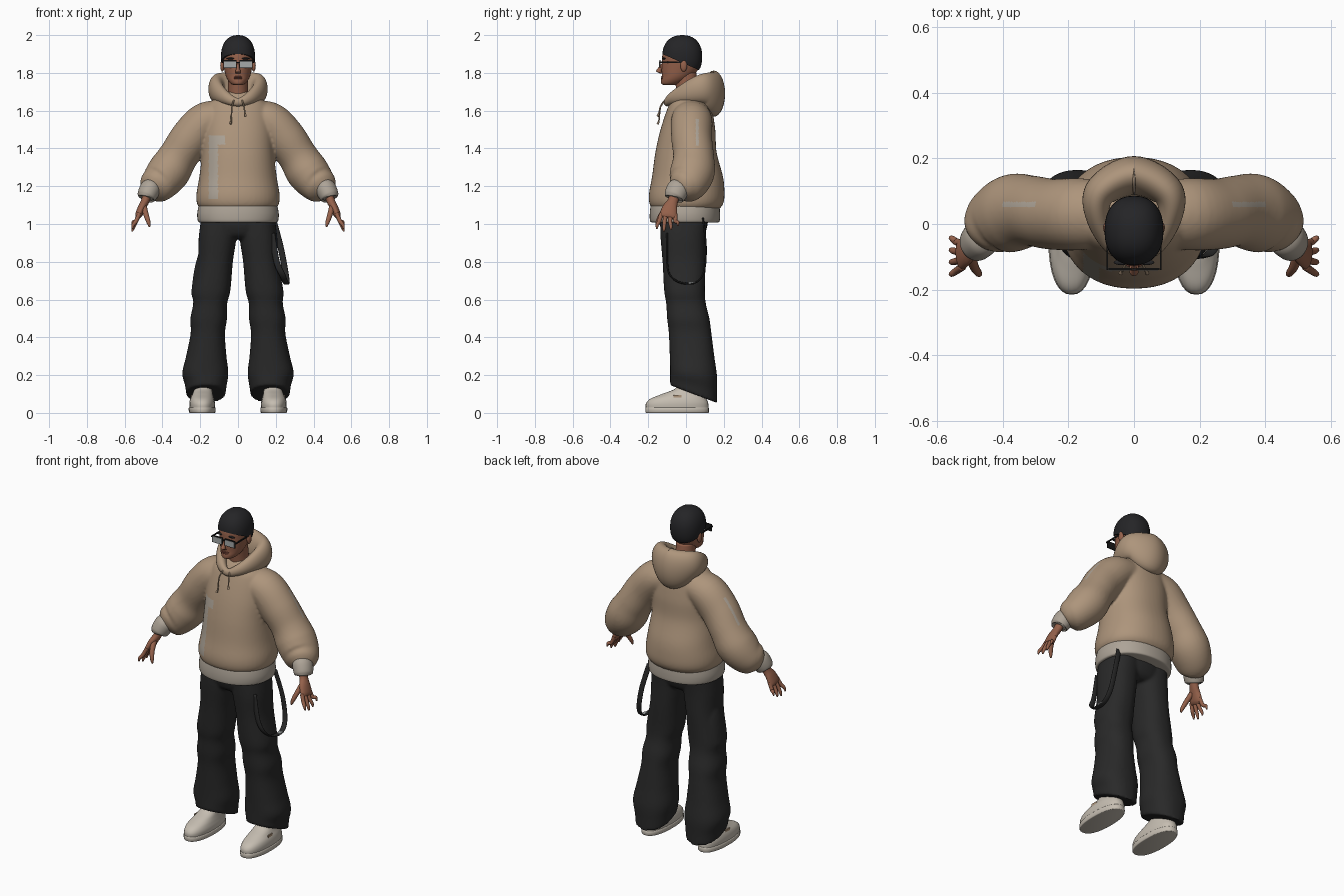
import bpy, bmesh, math
from mathutils import Vector

if "Cube" in bpy.data.objects:
    bpy.data.objects.remove(bpy.data.objects["Cube"])


def material(name, r, g, b):
    m = bpy.data.materials.new(name)
    m.use_nodes = True
    m.diffuse_color = (r, g, b, 1)
    bsdf = m.node_tree.nodes["Principled BSDF"]
    bsdf.inputs["Base Color"].default_value = (r, g, b, 1)
    bsdf.inputs["Roughness"].default_value = 0.8
    return m


TAN = material("tan fleece", 0.42, 0.30, 0.20)
RIB = material("pale ribbing", 0.42, 0.37, 0.31)
PANTS = material("charcoal cloth", 0.022, 0.022, 0.022)
SKIN = material("skin", 0.30, 0.12, 0.07)
LIP = material("lip", 0.20, 0.065, 0.045)
HAIR = material("black hair", 0.018, 0.018, 0.02)
SHOE = material("off white leather", 0.56, 0.51, 0.44)
FRAME = material("black plastic", 0.01, 0.01, 0.01)
LENS = material("grey lens", 0.38, 0.40, 0.40)


def finish(name, bm, mat):
    bmesh.ops.recalc_face_normals(bm, faces=bm.faces)
    mesh = bpy.data.meshes.new(name)
    bm.to_mesh(mesh)
    bm.free()
    mesh.materials.append(mat)
    mesh.shade_smooth()
    ob = bpy.data.objects.new(name, mesh)
    bpy.context.collection.objects.link(ob)
    return ob


def spline(rings, steps, closed):
    """Smoothly interpolate between rings of numbers."""
    n, out = len(rings), []
    pick = (lambda i: rings[i % n]) if closed else (lambda i: rings[min(max(i, 0), n - 1)])
    for i in range(n if closed else n - 1):
        p = [pick(i + k) for k in (-1, 0, 1, 2)]
        for s in range(steps):
            t = s / steps
            out.append([b + t * (c - a + t * (2*a - 5*b + 4*c - d + t * (3*(b - c) + d - a))) / 2
                        for a, b, c, d in zip(*p)])
    return out if closed else out + [list(rings[-1])]


def loft(name, rings, mat, side=1, seg=32, steps=6, ref=None, closed=False, power=2):
    """Rings are x, y, z, half width, half depth, slope; horizontal unless ref is given."""
    rows = spline([(r[0] * side,) + tuple(r[1:]) + (0,) * (6 - len(r)) for r in rings], steps, closed)
    bm, loops, n = bmesh.new(), [], len(rows)
    for i, (x, y, z, a, b, slope) in enumerate(rows):
        u, v = Vector((1, 0, 0)), Vector((0, 1, -slope))
        if ref:
            j, k = (i + 1, i - 1) if closed else (min(i + 1, n - 1), max(i - 1, 0))
            t = (Vector(rows[j % n][:3]) - Vector(rows[k][:3])).normalized()
            u = Vector(ref).cross(t).normalized()
            v = t.cross(u)
        loop = []
        for s in range(seg):
            c, d = math.cos(math.tau * s / seg), math.sin(math.tau * s / seg)
            c, d = (math.copysign(abs(w) ** (2 / power), w) for w in (c, d))
            loop.append(bm.verts.new(Vector((x, y, z)) + u * a * c + v * b * d))
        loops.append(loop)
    for i in range(n if closed else n - 1):
        p, q = loops[i], loops[(i + 1) % n]
        for s in range(seg):
            bm.faces.new((p[s], p[s - 1], q[s - 1], q[s]))
    if not closed:
        bm.faces.new(loops[0])
        bm.faces.new(loops[-1])
    return finish(name, bm, mat)


def ball(name, loc, size, mat):
    bm = bmesh.new()
    bmesh.ops.create_uvsphere(bm, u_segments=32, v_segments=20, radius=1)
    for v in bm.verts:
        v.co = Vector(loc) + v.co * Vector(size)
    return finish(name, bm, mat)


def box(name, loc, size, mat):
    bm = bmesh.new()
    bmesh.ops.create_cube(bm, size=1)
    for v in bm.verts:
        v.co = Vector(loc) + v.co * Vector(size)
    ob = finish(name, bm, mat)
    ob.data.shade_flat()
    return ob


def fuse(name, parts, voxel, rounds):
    """Blend overlapping cloth volumes into a single skin."""
    bpy.ops.object.select_all(action="DESELECT")
    for p in parts:
        p.select_set(True)
    ob = bpy.context.view_layer.objects.active = parts[0]
    bpy.ops.object.join()
    ob.name = name
    mod = ob.modifiers.new("Blend", "REMESH")
    mod.mode, mod.voxel_size, mod.use_smooth_shade = "VOXEL", voxel, True
    soft = ob.modifiers.new("Soften", "SMOOTH")
    soft.factor, soft.iterations = 0.5, rounds
    for m in ("Blend", "Soften"):
        bpy.ops.object.modifier_apply(modifier=m)
    ob.data.shade_smooth()
    return ob


ARM = (0, 1, 0)
UP = (0, 0, 1)

# Hoodie body and sleeves
parts = [loft("hoodie", [(0, .02, 1.70, .07, .06), (0, .02, 1.665, .12, .09), (0, .02, 1.62, .165, .115),
                         (0, .01, 1.5, .185, .145), (0, 0, 1.38, .19, .162), (0, .008, 1.25, .205, .188),
                         (0, .004, 1.16, .22, .2), (0, .002, 1.11, .218, .196), (0, 0, 1.08, .2, .178)],
              TAN, seg=48, power=2.2)]
for s in (1, -1):
    parts.append(loft("sleeve", [(.08, .03, 1.57, .085, .10), (.17, .03, 1.54, .105, .11),
                                 (.25, .03, 1.455, .108, .108), (.315, .04, 1.36, .104, .108),
                                 (.365, .035, 1.28, .113, .118), (.415, .01, 1.22, .102, .108),
                                 (.45, -.02, 1.195, .085, .085), (.468, -.04, 1.18, .05, .055)],
                      TAN, s, ref=ARM))
hoodie = fuse("hoodie", parts, 0.008, 6)

# Pale painted marks on the chest and sleeves
hoodie.data.materials.append(RIB)
for f in hoodie.data.polygons:
    c = f.center
    stripe = c.y < 0 and 1.13 < c.z < 1.47 and -.155 < c.x < (-.07 if c.z > 1.42 else -.105)
    dash = f.normal.z > .2 and .3 < abs(c.x) < .4 and .05 < c.y < .066
    f.material_index = int(stripe or dash)

loft("hem_band", [(0, -.003, 1.115, .2, .178), (0, -.005, 1.09, .21, .183), (0, -.006, 1.05, .216, .186),
                  (0, -.006, 1.015, .212, .184), (0, -.006, 1.008, .2, .172)], RIB, seg=48, power=2.2)

# Hood draped around the neck, higher and fuller behind
half = [(.065, -.065, 1.668, .028, .035), (.11, .02, 1.70, .036, .06), (.1, .1, 1.715, .05, .085)]
ring = [(0, -.1, 1.645, .018, .022)] + half + [(0, .147, 1.69, .06, .122)]
loft("hood", ring + [(-r[0],) + r[1:] for r in reversed(half)], TAN, seg=28, steps=10, ref=UP, closed=True)
for s, low in ((-1, 1.53), (1, 1.57)):
    loft("drawstring", [(.022, -.112, 1.655, .004, .004), (.032, -.135, 1.62, .004, .004),
                        (.036, -.143, low + .02, .004, .004), (.04, -.15, low, .007, .007)],
         TAN, s, seg=8, ref=ARM)

# Cuffs and hands
for s in (1, -1):
    loft("cuff", [(.452, -.03, 1.205, .045, .05), (.465, -.042, 1.185, .055, .06),
                  (.485, -.062, 1.145, .05, .055), (.488, -.065, 1.138, .036, .042)], RIB, s, ref=ARM)
    loft("palm", [(.478, -.055, 1.165, .025, .03), (.492, -.07, 1.12, .022, .028),
                  (.51, -.085, 1.085, .021, .04), (.525, -.093, 1.05, .019, .046),
                  (.532, -.096, 1.035, .012, .042)], SKIN, s, seg=20, ref=ARM)
    for k, tip in enumerate((.975, .96, .968, .99)):
        y = -.13 + k * .024
        loft("finger", [(.522, y, 1.055, .011, .012), (.54, y - .012 + k * .005, 1.015, .011, .011),
                        (.555, y - .022 + k * .012, tip + .02, .009, .009),
                        (.56, y - .024 + k * .013, tip, .004, .004)], SKIN, s, seg=12, ref=ARM)
    loft("thumb", [(.498, -.095, 1.09, .016, .018), (.487, -.13, 1.05, .014, .014),
                   (.474, -.15, 1.01, .011, .011), (.468, -.155, .985, .004, .004)],
         SKIN, s, seg=12, ref=ARM)

# Baggy trousers with tilted hems
parts = [loft("trousers", [(0, -.008, 1.06, .19, .125), (0, -.012, 1.0, .197, .127), (0, -.012, .945, .19, .11),
                           (0, -.01, .92, .12, .08)], PANTS, seg=40)]
for s in (1, -1):
    parts.append(loft("leg", [(.1, -.012, 1.03, .095, .125), (.108, -.015, .93, .1, .12),
                              (.12, -.01, .8, .093, .114), (.14, -.008, .65, .1, .108),
                              (.147, 0, .58, .09, .105), (.155, .012, .5, .097, .112),
                              (.16, .022, .42, .091, .113), (.168, .032, .3, .107, .118),
                              (.173, .04, .21, .122, .124, .1), (.17, .04, .145, .11, .124, .25),
                              (.17, .04, .1, .104, .124, .38)], PANTS, s, power=2.3))
parts.append(loft("pocket", [(-.15, 0, .9, .04, .05), (-.165, 0, .78, .062, .075),
                             (-.178, 0, .65, .068, .08), (-.178, 0, .61, .064, .075)], PANTS))
fuse("trousers", parts, 0.009, 3)

# Hanging strap with a small buckle on the left hip
loft("strap", [(.185, .09, 1.03, .005, .016), (.225, .105, .88, .005, .016), (.25, .095, .75, .005, .016),
               (.258, .05, .69, .005, .016), (.252, -.03, .69, .005, .016), (.235, -.085, .73, .005, .016),
               (.205, -.1, .8, .005, .016), (.18, -.1, .95, .005, .016)], PANTS, seg=12, ref=(1, 0, 0.01))
box("buckle", (.262, .03, .688), (.02, .035, .008), LENS)

# Shoes with a sole
for s in (1, -1):
    loft("shoe", [(.19, -.047, .02, .066, .166), (.19, -.047, .05, .068, .165), (.19, -.04, .075, .063, .148),
                  (.187, -.015, .1, .054, .112), (.184, .015, .13, .047, .07), (.182, .03, .18, .042, .055)],
         SHOE, s, power=2.3)
    loft("sole", [(.19, -.047, 0, .066, .164), (.19, -.047, .004, .07, .168), (.19, -.047, .026, .071, .168),
                  (.19, -.047, .03, .066, .164)], SHOE, s, steps=2, power=2.3)
    box("shoe_tab", (.247 * s, -.045, .07), (.006, .04, .05), TAN)

# Head and neck
loft("neck", [(0, .025, 1.6, .06, .065), (0, .01, 1.7, .053, .06), (0, -.005, 1.8, .055, .06)], SKIN)
loft("head", [(0, -.09, 1.735, .02, .025), (0, -.08, 1.742, .037, .05), (0, -.062, 1.76, .053, .07),
              (0, -.045, 1.785, .065, .083), (0, -.032, 1.82, .073, .097), (0, -.027, 1.86, .079, .1),
              (0, -.024, 1.9, .081, .1), (0, -.022, 1.945, .07, .084), (0, -.022, 1.975, .04, .05)], SKIN)
loft("nose", [(0, -.118, 1.855, .006, .006), (0, -.137, 1.825, .009, .012), (0, -.144, 1.808, .014, .014),
              (0, -.126, 1.796, .013, .008)], SKIN, seg=16)
for z in (1.779, 1.771):
    ball("lip", (0, -.124, z), (.024, .009, .0045), LIP)
for s in (1, -1):
    ball("ear", (.083 * s, -.012, 1.838), (.011, .018, .031), SKIN)
    ball("eyebrow", (.038 * s, -.117, 1.876), (.024, .008, .005), HAIR)

# Cropped hair, trimmed along a line falling toward the nape
hair = ball("hair", (0, -.02, 1.885), (1, 1, 1), HAIR)
bm = bmesh.new()
bm.from_mesh(hair.data)
for v in bm.verts:
    d = v.co - Vector((0, -.02, 1.885))
    d = Vector([math.copysign(abs(w) ** .88, w) for w in d])
    v.co = Vector((0, -.02, 1.885)) + d * Vector((.09, .106, .115))
bmesh.ops.bisect_plane(bm, geom=bm.verts[:] + bm.edges[:] + bm.faces[:], plane_co=(0, 0, 1.845),
                       plane_no=(0, .44, 1), clear_inner=True)
bmesh.ops.holes_fill(bm, edges=[e for e in bm.edges if e.is_boundary])
bm.to_mesh(hair.data)
bm.free()
bpy.context.view_layer.objects.active = hair
bpy.ops.object.select_all(action="DESELECT")
hair.select_set(True)
bpy.ops.object.shade_smooth_by_angle(angle=math.radians(40))

# Glasses
box("glasses_bridge", (0, -.138, 1.855), (.02, .006, .006), FRAME)
for s in (1, -1):
    box("glasses_rim", (.042 * s, -.137, 1.846), (.07, .006, .042), FRAME)
    box("glasses_lens", (.042 * s, -.139, 1.845), (.062, .006, .033), LENS)
    box("glasses_arm", (.082 * s, -.075, 1.856), (.005, .13, .008), FRAME)
